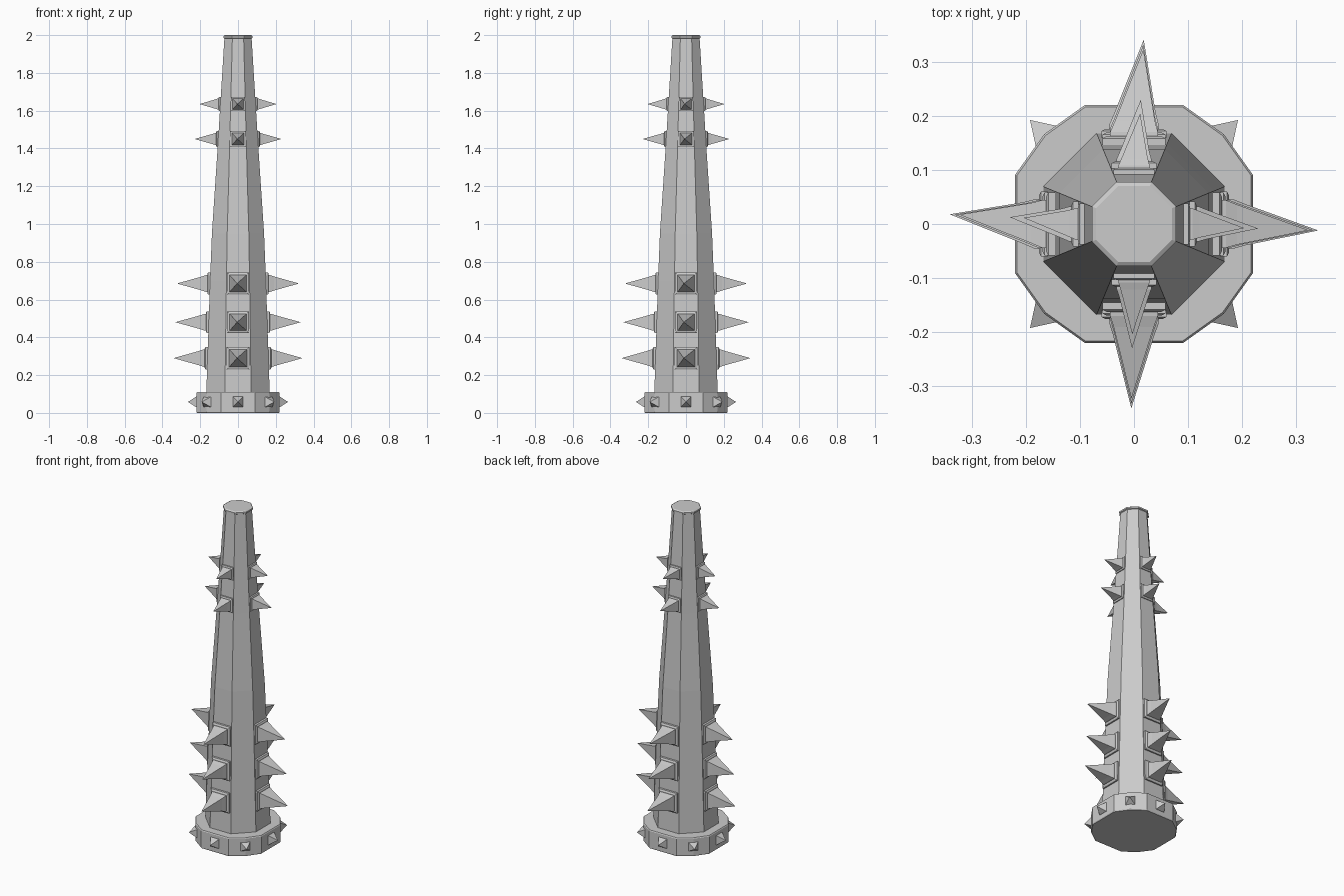
import bpy, bmesh
from math import cos, sin, pi, radians
from mathutils import Matrix

if "Cube" in bpy.data.objects:
    bpy.data.objects.remove(bpy.data.objects["Cube"])


def loft(name, loops, matrix=None):
    """Skin a list of equal-length point loops and cap both ends."""
    bm = bmesh.new()
    rings = [[bm.verts.new(p) for p in loop] for loop in loops]
    n = len(rings[0])
    for a, b in zip(rings, rings[1:]):
        for i in range(n):
            j = (i + 1) % n
            bm.faces.new((a[i], a[j], b[j], b[i]))
    bm.faces.new(rings[0][::-1])
    bm.faces.new(rings[-1])
    bmesh.ops.remove_doubles(bm, verts=bm.verts, dist=1e-5)
    bmesh.ops.recalc_face_normals(bm, faces=bm.faces)
    if matrix:
        bm.transform(matrix)
    me = bpy.data.meshes.new(name)
    bm.to_mesh(me)
    bm.free()
    ob = bpy.data.objects.new(name, me)
    bpy.context.collection.objects.link(ob)
    return ob


def octagon(apothem, z):
    r = apothem / cos(pi / 8)
    return [(r * cos(pi / 8 + i * pi / 4), r * sin(pi / 8 + i * pi / 4), z) for i in range(8)]


def base_loop(s, z):
    # Octagon with an extra corner in the middle of each diagonal side
    pts = []
    for q in range(4):
        for a, r in ((22.5, 0.238), (45, 0.235), (67.5, 0.238)):
            t = radians(a + 90 * q)
            pts.append((r * s * cos(t), r * s * sin(t), z))
    return pts


def square_loop(h, r, dy=0):
    return [(r, dy - h, -h), (r, dy + h, -h), (r, dy + h, h), (r, dy - h, h)]


def place(angle, z):
    return Matrix.Translation((0, 0, z)) @ Matrix.Rotation(angle, 4, 'Z')


# Base collar
loft("base_collar", [base_loop(0.985, 0), base_loop(1, 0.005),
                     base_loop(1, 0.105), base_loop(0.985, 0.11)])

# Tapered octagonal shaft
shaft = [(0.168, 0.10), (0.148, 0.70), (0.138, 0.95), (0.108, 1.40), (0.072, 1.985)]
loft("shaft", [octagon(a, z) for a, z in shaft])

# Top cap
loft("top_cap", [octagon(0.071, 1.982), octagon(0.078, 1.986),
                 octagon(0.078, 1.995), octagon(0.07, 2.0)])

# Spikes on square mounting plates: height, plate half width, surface radius, tip radius
rows = [(0.29, 0.060, 0.160, 0.341), (0.48, 0.058, 0.154, 0.332), (0.685, 0.058, 0.147, 0.323),
        (1.45, 0.042, 0.104, 0.230), (1.635, 0.038, 0.093, 0.204)]
lean = [-0.012, -0.018, -0.018, -0.005]
for k, (z, h, s, tip) in enumerate(rows):
    for q in range(4):
        m = place(q * pi / 2, z)
        loft(f"spike_plate_{k}_{q}", [square_loop(h, s - 0.03), square_loop(h, s + 0.2 * h),
                                      square_loop(h * 0.86, s + 0.27 * h)], m)
        dy = lean[q] * h / 0.06
        loft(f"spike_{k}_{q}", [square_loop(h * 0.8, s), square_loop(h * 0.76, s + 0.4 * h),
                                square_loop(h * 0.64, s + 0.75 * h, dy * 0.1),
                                square_loop(0, tip, dy)], m)

# Pyramid studs around the collar
for i in range(8):
    face, tip = (0.215, 0.265) if i % 2 == 0 else (0.222, 0.272)
    loft(f"collar_stud_{i}", [square_loop(0.029, face), square_loop(0.027, face + 0.008),
                              square_loop(0, tip)], place(i * pi / 4, 0.058))
